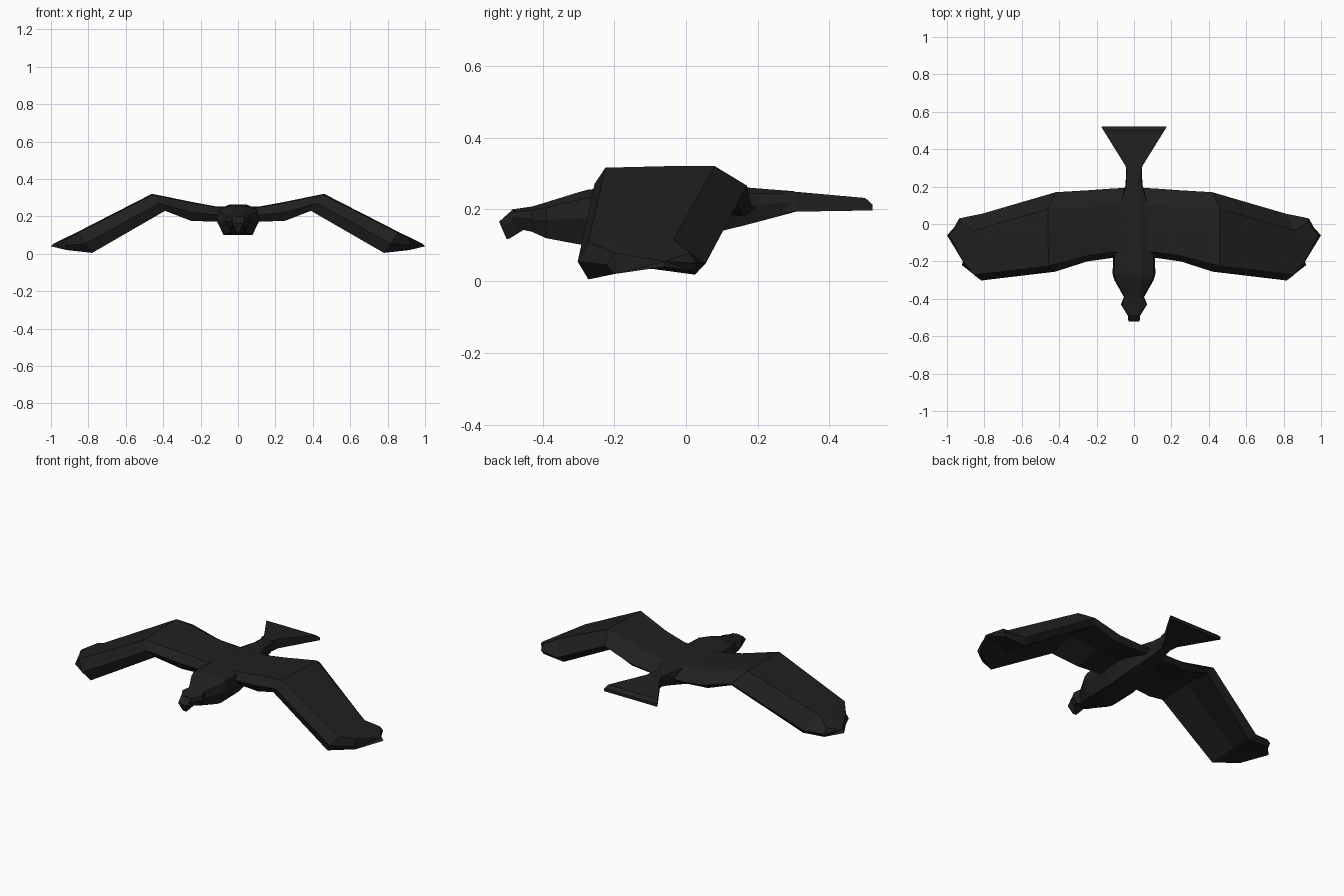
import bpy, bmesh

black = bpy.data.materials.new("soot black")
black.diffuse_color = (0.0145, 0.0145, 0.0145, 1)


def loft(name, rings, mirror=False):
    """Skin a list of equal-length point rings and cap both ends."""
    bm = bmesh.new()
    vs = [[bm.verts.new(p) for p in r] for r in rings]
    n = len(vs[0])
    for a, b in zip(vs, vs[1:]):
        for i in range(n):
            j = (i + 1) % n
            bm.faces.new((a[i], a[j], b[j], b[i]))
    bm.faces.new(vs[0])
    bm.faces.new(vs[-1])
    bmesh.ops.triangulate(bm, faces=[f for f in bm.faces if len(f.verts) > 4])
    bmesh.ops.recalc_face_normals(bm, faces=bm.faces)
    me = bpy.data.meshes.new(name)
    bm.to_mesh(me)
    bm.free()
    me.materials.append(black)
    ob = bpy.data.objects.new(name, me)
    bpy.context.collection.objects.link(ob)
    if mirror:
        m = ob.modifiers.new("mirror", 'MIRROR')
        m.use_mirror_merge = False
    return ob


def body_ring(y, w, zb, zt):
    """Eight-sided cross-section, narrow at the belly and flat on the back."""
    h = zt - zb
    half = [(0.68 * w, zb), (w, zb + 0.5 * h), (0.92 * w, zb + 0.85 * h), (0.4 * w, zt)]
    return [(x, y, z) for x, z in half] + [(-x, y, z) for x, z in reversed(half)]


# body with head: y, half width, bottom, top
loft("body", [body_ring(*s) for s in (
    (-0.487, 0.035, 0.150, 0.200),
    (-0.430, 0.070, 0.138, 0.208),
    (-0.390, 0.054, 0.120, 0.220),
    (-0.300, 0.105, 0.103, 0.248),
    (-0.270, 0.114, 0.100, 0.256),
    (-0.100, 0.112, 0.103, 0.264),
    (0.050, 0.095, 0.128, 0.264),
    (0.160, 0.060, 0.155, 0.262),
    (0.210, 0.045, 0.168, 0.258),
    (0.300, 0.042, 0.192, 0.251))])

# hooked beak: the rings run down from the forehead to the point
loft("beak", [[(-w, y0, z0), (w, y0, z0), (w, y1, z1), (-w, y1, z1)] for w, y0, z0, y1, z1 in (
    (0.034, -0.485, 0.198, -0.440, 0.190),
    (0.030, -0.521, 0.166, -0.450, 0.145),
    (0.012, -0.500, 0.117, -0.490, 0.120))])

# fanned tail: y, half width, bottom, top
loft("tail", [[(-w, y, zb), (w, y, zb), (w, y, zt), (-w, y, zt)] for y, w, zb, zt in (
    (0.27, 0.036, 0.190, 0.252),
    (0.31, 0.045, 0.194, 0.249),
    (0.50, 0.163, 0.197, 0.232),
    (0.52, 0.175, 0.197, 0.214))])


def wing_ring(xt, zt, xb, zb, yf, yb):
    """Wing cross-section: blunt front, thin back, hollow underside."""
    def p(y, k):
        return (xb + (xt - xb) * k, y, zb + (zt - zb) * k)
    ym = (yf + yb) / 2
    return [p(yf, 0.45), p(yf + 0.03, 0.95), p(ym, 1), p(yb - 0.09, 1),
            p(yb, 0.4), p(yb - 0.03, 0.12), p(ym, 0.3), p(yf + 0.03, 0)]


# wings: top x, top z, bottom x, bottom z, front y, back y
stations = [
    (0.00, 0.258, 0.00, 0.170, -0.175, 0.195),
    (0.11, 0.252, 0.11, 0.172, -0.180, 0.190),
    (0.25, 0.278, 0.25, 0.176, -0.200, 0.180),
    (0.46, 0.321, 0.39, 0.230, -0.255, 0.170),
    (0.86, 0.116, 0.78, 0.005, -0.302, 0.055),
]
tip = [(0.920, -0.22, 0.045), (0.915, -0.20, 0.080), (0.985, -0.06, 0.055), (0.930, 0.01, 0.080),
       (0.935, 0.03, 0.050), (0.925, 0.02, 0.028), (1.000, -0.06, 0.040), (0.915, -0.20, 0.020)]
loft("wings", [wing_ring(*s) for s in stations] + [tip], mirror=True)
